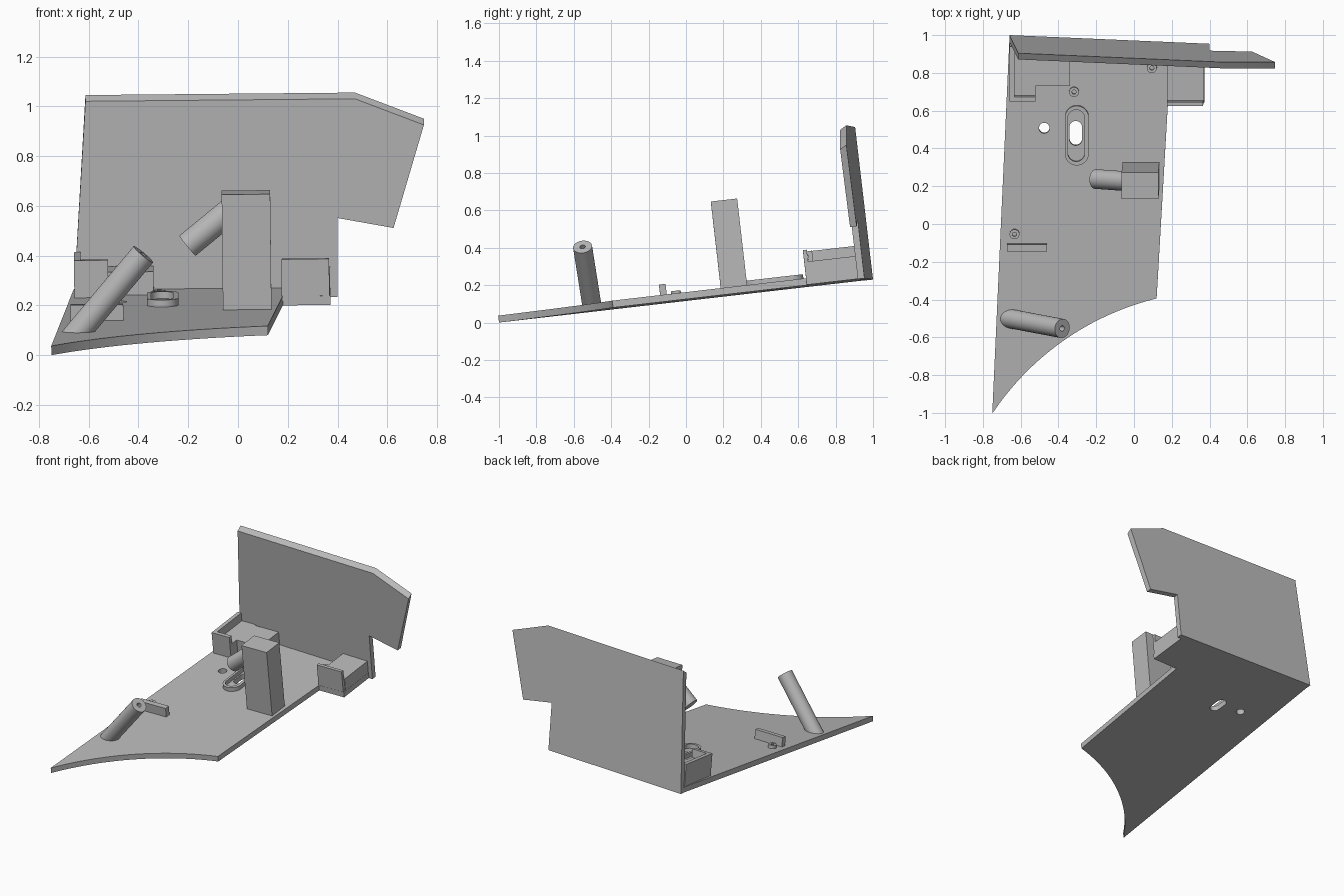
import bpy, bmesh, math
from mathutils import Matrix, Vector

cube = bpy.data.objects.get("Cube")
if cube:
    bpy.data.objects.remove(cube)

grey = bpy.data.materials.new("plain grey")
grey.use_nodes = True
colour = (0.48, 0.48, 0.48, 1)
grey.diffuse_color = colour
grey.node_tree.nodes["Principled BSDF"].inputs["Base Color"].default_value = colour

# Tilted frame of the floor: local z is the height above its underside
SX, SY, THICK = 0.0115, 0.115, 0.037
TILT = Matrix(((1, 0, -SX, 0), (0, 1, -SY, 0),
               (SX, SY, 1, SY + 0.75 * SX), (0, 0, 0, 1)))
parts = []


def finish(name, bm, matrix=None):
    if matrix:
        bm.transform(matrix)
    bmesh.ops.remove_doubles(bm, verts=bm.verts, dist=1e-5)
    bmesh.ops.recalc_face_normals(bm, faces=bm.faces)
    mesh = bpy.data.meshes.new(name)
    bm.to_mesh(mesh)
    bm.free()
    mesh.materials.append(grey)
    obj = bpy.data.objects.new(name, mesh)
    bpy.context.collection.objects.link(obj)
    parts.append(obj)


def loft(name, rings, matrix=None):
    """Skin consecutive rings of points and cap both ends."""
    bm = bmesh.new()
    loops = [[bm.verts.new(p) for p in ring] for ring in rings]
    n = len(loops[0])
    for a, b in zip(loops, loops[1:]):
        for i in range(n):
            j = (i + 1) % n
            bm.faces.new((a[i], a[j], b[j], b[i]))
    bm.faces.new(loops[0])
    bm.faces.new(loops[-1])
    finish(name, bm, matrix)


def box(name, x0, x1, y0, y1, h0, h1):
    corners = [(x0, y0), (x1, y0), (x1, y1), (x0, y1)]
    loft(name, [[(x, y, h) for x, y in corners] for h in (h0, h1)], TILT)


def sheet(name, outlines, h0, h1):
    """Flat slab from an outline with holes, laid on the tilted floor."""
    curve = bpy.data.curves.new(name, "CURVE")
    curve.dimensions, curve.fill_mode = "2D", "BOTH"
    curve.extrude = (h1 - h0) / 2
    for points in outlines:
        spline = curve.splines.new("POLY")
        spline.points.add(len(points) - 1)
        for sp, (x, y) in zip(spline.points, points):
            sp.co = (x, y, 0, 1)
        spline.use_cyclic_u = True
    helper = bpy.data.objects.new(name + " helper", curve)
    bpy.context.collection.objects.link(helper)
    deps = bpy.context.evaluated_depsgraph_get()
    mesh = bpy.data.meshes.new_from_object(helper.evaluated_get(deps))
    bm = bmesh.new()
    bm.from_mesh(mesh)
    bpy.data.objects.remove(helper)
    bpy.data.meshes.remove(mesh)
    finish(name, bm, TILT @ Matrix.Translation((0, 0, (h0 + h1) / 2)))


def stadium(cx, cy, r, half=0.0, n=32):
    """Circle, or a slot stretched along y by half."""
    pts = []
    for i in range(n):
        a = 2 * math.pi * (i + 0.5) / n
        pts.append((cx + r * math.cos(a),
                    cy + r * math.sin(a) + math.copysign(half, math.sin(a))))
    return pts


def rod(name, start, end, r, hole=0, on_floor=False, n=40):
    """Round bar; its start can be cut to follow the floor."""
    start, end = Vector(start), Vector(end)
    axis = (end - start).normalized()
    side = axis.cross(Vector((0, 1, 0))).normalized()
    up = axis.cross(side)
    normal = Vector((-SX, -SY, 1))

    def ring(c, rad):
        return [c + rad * (math.cos(t) * side + math.sin(t) * up)
                for t in (2 * math.pi * i / n for i in range(n))]
    first = ring(start, r)
    if on_floor:
        level = SY + 0.75 * SX + THICK - 0.005
        first = [p + axis * ((level - normal.dot(p)) / normal.dot(axis)) for p in first]
    rings = [first, ring(end, r)]
    if hole:
        rings += [ring(end, hole), ring(end - 0.1 * axis, hole)]
    loft(name, rings)


# Floor with a concave front edge, a slot and a round hole
a, b = Vector((-0.75, -1.0)), Vector((0.12, -0.39))
chord, sag = b - a, 0.1
radius = chord.length_squared / (8 * sag) + sag / 2
out = Vector((-chord.y, chord.x)).normalized()
centre = (a + b) / 2 + out * (sag - radius)
half_angle = math.asin(chord.length / 2 / radius)
mid_angle = math.atan2(out.y, out.x)
front = []
for i in range(25):
    t = mid_angle + half_angle * (1 - i / 12)
    front.append((centre.x + radius * math.cos(t), centre.y + radius * math.sin(t)))
front.reverse()
outline = [(0.18, 0.645), (0.372, 0.645), (0.372, 0.922), (-0.66, 0.966)] + front[::-1]
sheet("floor", [outline, stadium(-0.308, 0.485, 0.033, 0.032),
                stadium(-0.475, 0.512, 0.028)], 0, THICK)

# Back wall with a raised side tab
def wall_y(x, z):
    return 1 - 0.0425 * (x + 0.66) - SY * (z - 0.23)

profile = [(-0.66, 0.23), (0.4, 0.237), (0.4, 0.555), (0.625, 0.515),
           (0.747, 0.95), (0.47, 1.055), (-0.613, 1.045)]
outer = [(x, wall_y(x, z), z) for x, z in profile]
inner = []
for x, z in profile:
    drop = 0.025 if z > 0.9 else 0.004
    inner.append((x, wall_y(x, z - drop) - 0.036, z - drop))
loft("back_wall", [outer, inner])

# Raised rim around the slot
sheet("slot_rim", [stadium(-0.302, 0.475, 0.063, 0.095),
                   stadium(-0.305, 0.475, 0.045, 0.092)], THICK - 0.005, THICK + 0.028)

# Tall post and its slanted peg
box("tall_post", -0.06, 0.135, 0.19, 0.331, THICK - 0.005, 0.5)
rod("post_peg", (-0.203, 0.238, 0.44), (-0.02, 0.225, 0.59), 0.052)

# Slanted hollow rod near the front
rod("front_rod", (-0.645, -0.503, 0.09), (-0.38, -0.553, 0.405), 0.051, 0.015, True)

# Left corner bracket: side wall, front lip and shelf
LOW = THICK - 0.005
box("left_bracket_side", -0.657, -0.63, 0.67, 0.96, LOW, 0.187)
box("left_bracket_lip", -0.63, -0.52, 0.67, 0.695, LOW, 0.187)
box("left_bracket_seat", -0.63, -0.52, 0.695, 0.96, LOW, 0.13)
box("left_bracket_shelf", -0.52, -0.338, 0.745, 0.95, LOW, 0.13)

# Right corner bracket: front lip and shelf
box("right_bracket_lip", 0.176, 0.368, 0.646, 0.667, LOW, 0.185)
box("right_bracket_shelf", 0.176, 0.371, 0.667, 0.93, LOW, 0.122)

# Small rib and ring bosses
box("small_rib", -0.672, -0.46, -0.133, -0.098, LOW, 0.1)
for label, x, y in (("front", -0.632, -0.048), ("middle", -0.317, 0.705),
                    ("rear", 0.095, 0.832)):
    sheet(label + "_boss", [stadium(x, y, 0.026), stadium(x, y, 0.011)], LOW, THICK + 0.022)

# Smooth the round parts, keep the edges sharp
bpy.ops.object.select_all(action="DESELECT")
for obj in parts:
    obj.select_set(True)
bpy.context.view_layer.objects.active = parts[0]
bpy.ops.object.shade_smooth_by_angle(angle=math.radians(30))
